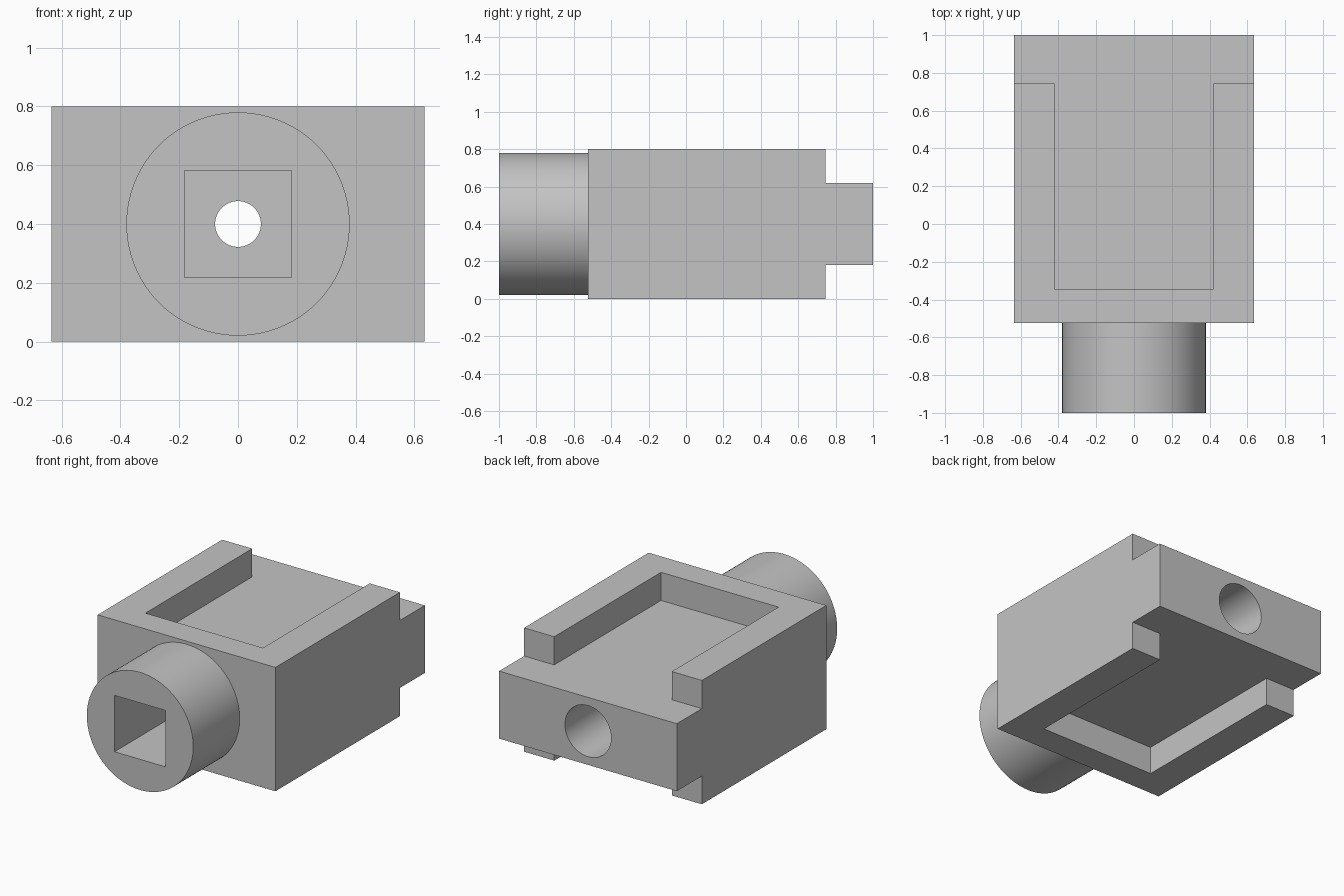
import bpy
import math

cube = bpy.data.objects.get("Cube")
if cube:
    bpy.data.objects.remove(cube, do_unlink=True)

grey = bpy.data.materials.new("light_grey")
grey.use_nodes = True
colour = (0.55, 0.55, 0.55, 1)
grey.diffuse_color = colour
grey.node_tree.nodes["Principled BSDF"].inputs["Base Color"].default_value = colour

MID = 0.4          # height of the central axis
HALF_W = 0.635     # half width of the body
TAB_HALF = 0.218   # half thickness of the centre web


def box(name, x, y, z):
    """Box from (min, max) ranges."""
    bpy.ops.mesh.primitive_cube_add(
        size=1, location=[sum(r) / 2 for r in (x, y, z)])
    ob = bpy.context.object
    ob.name = name
    ob.scale = [r[1] - r[0] for r in (x, y, z)]
    bpy.ops.object.transform_apply(location=True, rotation=True, scale=True)
    ob.data.materials.append(grey)
    return ob


def rod(name, radius, y0, y1):
    """Cylinder along the central y axis."""
    bpy.ops.mesh.primitive_cylinder_add(
        vertices=96, radius=radius, depth=y1 - y0,
        location=(0, (y0 + y1) / 2, MID), rotation=(math.pi / 2, 0, 0))
    ob = bpy.context.object
    ob.name = name
    bpy.ops.object.transform_apply(location=True, rotation=True, scale=True)
    ob.data.materials.append(grey)
    return ob


def combine(target, tool, operation):
    """Apply a boolean and remove the tool object."""
    mod = target.modifiers.new(tool.name, "BOOLEAN")
    mod.object = tool
    mod.operation = operation
    mod.solver = "EXACT"
    bpy.context.view_layer.objects.active = target
    bpy.ops.object.modifier_apply(modifier=mod.name)
    bpy.data.objects.remove(tool, do_unlink=True)


# Main block with a round boss on the front
body = box("adapter_body", (-HALF_W, HALF_W), (-0.525, 1), (0, 2 * MID))
combine(body, rod("front_boss", 0.38, -1, -0.4), "UNION")

# Open-ended pocket and rear step, above and below the centre web
for z in ((MID + TAB_HALF, 1), (-0.2, MID - TAB_HALF)):
    combine(body, box("pocket_cutter", (-0.42, 0.42), (-0.345, 1.1), z), "DIFFERENCE")
    combine(body, box("step_cutter", (-0.8, 0.8), (0.745, 1.2), z), "DIFFERENCE")

# Square socket in front, counterbore behind, narrow hole between
S = 0.182
combine(body, box("socket_cutter", (-S, S), (-1.1, -0.36), (MID - S, MID + S)), "DIFFERENCE")
combine(body, rod("counterbore_cutter", 0.165, 0.1, 1.1), "DIFFERENCE")
combine(body, rod("bolt_hole_cutter", 0.078, -0.6, 0.5), "DIFFERENCE")

bpy.ops.object.select_all(action="DESELECT")
body.select_set(True)
bpy.context.view_layer.objects.active = body
bpy.ops.object.shade_smooth_by_angle(angle=math.radians(30))
